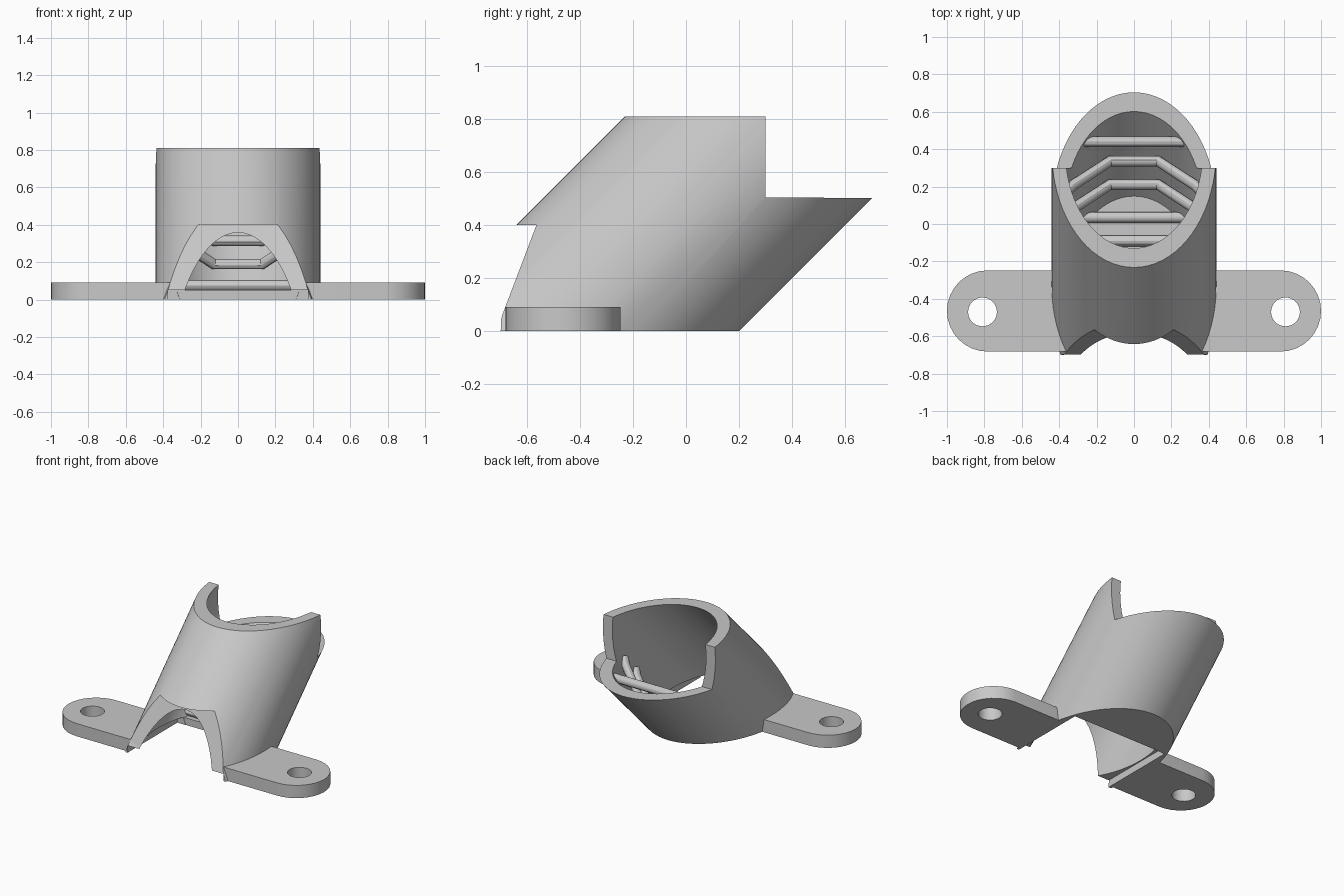
import bpy, bmesh, math

if "Cube" in bpy.data.objects:
    bpy.data.objects.remove(bpy.data.objects["Cube"], do_unlink=True)

grey = bpy.data.materials.new("plain_grey")
grey.use_nodes = True
COLOUR = (0.58, 0.58, 0.58, 1)
grey.diffuse_color = COLOUR
grey.node_tree.nodes["Principled BSDF"].inputs["Base Color"].default_value = COLOUR

AXIS_Y = -0.42            # where the tube axis meets the ground
TILT = math.radians(45)
R_OUT, R_IN = 0.44, 0.367
FLOOR, FLOOR_EDGE = 0.05, -0.14
TAB_X, TAB_Y, TAB_R, TAB_TOP = 0.783, -0.465, 0.217, 0.09


def activate(ob):
    bpy.ops.object.select_all(action="DESELECT")
    ob.select_set(True)
    bpy.context.view_layer.objects.active = ob


def prism(name, loop, offset):
    """Closed solid: a planar loop of points swept along an offset vector."""
    bm = bmesh.new()
    face = bm.faces.new([bm.verts.new(p) for p in loop])
    swept = bmesh.ops.extrude_face_region(bm, geom=[face], use_keep_orig=True)["geom"]
    tops = [g for g in swept if isinstance(g, bmesh.types.BMVert)]
    bmesh.ops.translate(bm, verts=tops, vec=offset)
    bmesh.ops.recalc_face_normals(bm, faces=bm.faces[:])
    mesh = bpy.data.meshes.new(name)
    bm.to_mesh(mesh)
    bm.free()
    ob = bpy.data.objects.new(name, mesh)
    bpy.context.collection.objects.link(ob)
    return ob


def box(name, lo, hi):
    loop = [(lo[0], lo[1], lo[2]), (hi[0], lo[1], lo[2]),
            (hi[0], hi[1], lo[2]), (lo[0], hi[1], lo[2])]
    return prism(name, loop, (0, 0, hi[2] - lo[2]))


def arc(x, y, z, radius, start, end, steps):
    angles = [start + (end - start) * i / steps for i in range(steps + 1)]
    return [(x + radius * math.cos(a), y + radius * math.sin(a), z) for a in angles]


def slanted_cylinder(name, radius, depth):
    bpy.ops.mesh.primitive_cylinder_add(vertices=72, radius=radius, depth=depth,
                                        location=(0, AXIS_Y, 0), rotation=(-TILT, 0, 0))
    ob = bpy.context.object
    ob.name = name
    return ob


def combine(ob, other, operation):
    activate(ob)
    mod = ob.modifiers.new("cut", "BOOLEAN")
    mod.operation, mod.object, mod.solver = operation, other, "MANIFOLD"
    bpy.context.view_layer.update()
    bpy.ops.object.modifier_apply(modifier=mod.name)
    bpy.data.objects.remove(other, do_unlink=True)


def finish(ob):
    ob.data.materials.clear()
    ob.data.materials.append(grey)
    activate(ob)
    bpy.ops.object.shade_smooth_by_angle(angle=math.radians(30))


# Slanted tube, left long until the final trim
body = slanted_cylinder("slanted_tube", R_OUT, 5)

# Mounting tabs with rounded ends and a screw hole
for side in (-1, 1):
    end = arc(TAB_X, TAB_Y, -0.1, TAB_R, -math.pi / 2, math.pi / 2, 16)
    loop = [(0.36, TAB_Y - TAB_R, -0.1)] + end + [(0.36, TAB_Y + TAB_R, -0.1)]
    tab = prism("tab", [(side * x, y, z) for x, y, z in loop], (0, 0, TAB_TOP + 0.1))
    hole = arc(side * 0.81, -0.47, -0.3, 0.077, 0, 2 * math.pi, 32)[:-1]
    combine(tab, prism("hole_cutter", hole, (0, 0, 0.6)), "DIFFERENCE")
    combine(body, tab, "UNION")

# Bore, leaving a thin floor at the back and an open gap at the front
bore = slanted_cylinder("bore_cutter", R_IN, 6)
combine(bore, box("floor_block", (-1, FLOOR_EDGE, -4), (1, 4, FLOOR)), "DIFFERENCE")
combine(body, bore, "DIFFERENCE")
combine(body, box("gap_cutter", (-0.375, -1.5, -0.3), (0.375, FLOOR_EDGE - 0.002, FLOOR)),
        "DIFFERENCE")

# Final trim to the stepped side outline, as (y, z) points
outline = [(-0.70, 0), (0.9, 0), (0.9, 0.5), (0.3, 0.505), (0.3, 0.81),
           (-0.8, 0.81), (-0.8, 0.4), (-0.565, 0.4), (-0.698, FLOOR)]
combine(body, prism("outline_cutter", [(-1.2, y, z) for y, z in outline], (2.4, 0, 0)),
        "INTERSECT")
finish(body)


def bar(name, points, radius=0.029):
    """Round rod through a list of points."""
    curve = bpy.data.curves.new(name, "CURVE")
    curve.dimensions = "3D"
    curve.bevel_depth, curve.bevel_resolution = radius, 4
    curve.use_fill_caps = True
    spline = curve.splines.new("POLY")
    spline.points.add(len(points) - 1)
    for p, co in zip(spline.points, points):
        p.co = (*co, 1)
    ob = bpy.data.objects.new(name, curve)
    bpy.context.collection.objects.link(ob)
    activate(ob)
    bpy.ops.object.convert(target="MESH")
    finish(bpy.context.object)


# Straight grille bars: half length, y, z
for name, half, y, z in (("upper_bar", 0.29, 0.44, 0.465),
                         ("lower_bar", 0.29, 0.035, 0.075),
                         ("floor_bar", 0.34, -0.09, 0.075)):
    bar(name, [(-half, y, z), (half, y, z)])

# Bent grille bars that follow the bore wall, square to its axis
for name, y, z in (("bent_bar_high", 0.335, 0.315), ("bent_bar_low", 0.21, 0.19)):
    right = [(x, y - rise, z + rise) for x, rise in ((0.13, 0), (0.33, 0.13), (0.36, 0.16))]
    bar(name, [(-p[0], p[1], p[2]) for p in reversed(right)] + right)
